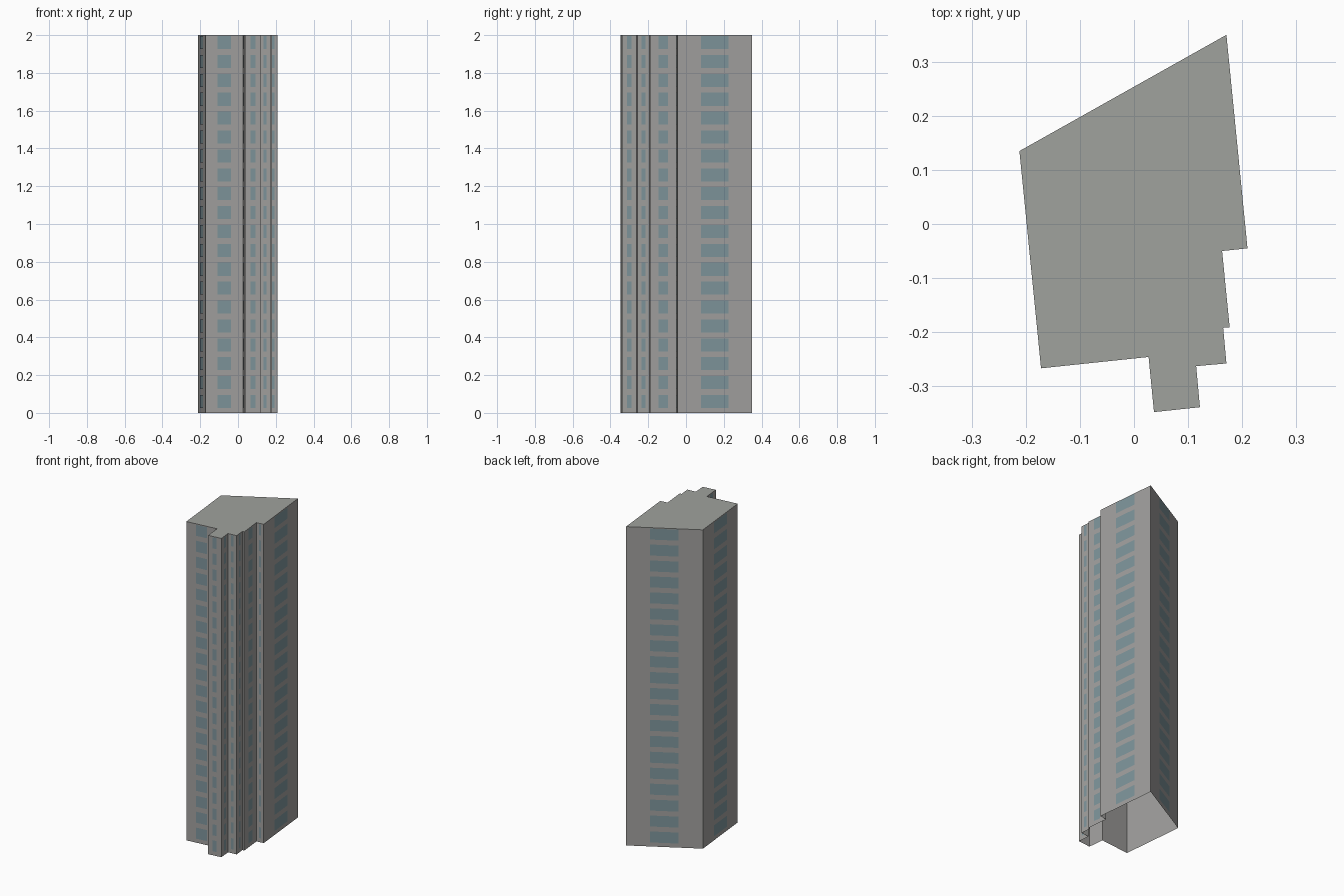
import bpy
import bmesh
from mathutils import Vector

HEIGHT = 2.0
FLOORS = 20

cube = bpy.data.objects.get("Cube")
if cube:
    bpy.data.objects.remove(cube, do_unlink=True)


def make_material(name, color):
    mat = bpy.data.materials.new(name)
    mat.use_nodes = True
    mat.diffuse_color = (*color, 1)
    bsdf = mat.node_tree.nodes["Principled BSDF"]
    bsdf.inputs["Base Color"].default_value = (*color, 1)
    bsdf.inputs["Roughness"].default_value = 0.9
    return mat


def make_object(name, bm, mats):
    mesh = bpy.data.meshes.new(name)
    bm.to_mesh(mesh)
    bm.free()
    for mat in mats:
        mesh.materials.append(mat)
    obj = bpy.data.objects.new(name, mesh)
    bpy.context.collection.objects.link(obj)
    return obj


concrete = make_material("concrete grey", (0.36, 0.355, 0.345))
roof_grey = make_material("roof grey", (0.35, 0.36, 0.34))
glass = make_material("window teal", (0.21, 0.30, 0.33))

# Stepped floor plan, counter-clockwise from the back corner
plan = [Vector(p) for p in (
    (0.171, 0.35), (-0.212, 0.135), (-0.172, -0.267), (0.027, -0.246),
    (0.037, -0.348), (0.122, -0.339), (0.115, -0.263), (0.171, -0.258),
    (0.165, -0.192), (0.177, -0.191), (0.163, -0.05), (0.21, -0.045))]
walls = list(zip(plan, plan[1:] + plan[:1]))

# Tower shell: walls and roof, open underneath
bm = bmesh.new()
low = [bm.verts.new((p.x, p.y, 0)) for p in plan]
high = [bm.verts.new((p.x, p.y, HEIGHT)) for p in plan]
for i in range(len(plan)):
    j = (i + 1) % len(plan)
    bm.faces.new((low[i], low[j], high[j], high[i]))
bm.faces.new(high).material_index = 1
make_object("tower_shell", bm, [concrete, roof_grey])

# One window per floor, centred on every wall wide enough for it
bm = bmesh.new()
step = HEIGHT / FLOORS
for start, end in walls:
    along = (end - start).normalized()
    out = Vector((along.y, -along.x)) * 0.0015
    half = (0.385 * (end - start).length - 0.006) / 2
    if half < 0.005:
        continue
    mid = (start + end) / 2 + out
    a, b = mid - along * half, mid + along * half
    for floor in range(FLOORS):
        z0, z1 = (floor + 0.26) * step, (floor + 0.95) * step
        bm.faces.new([bm.verts.new((p.x, p.y, z)) for p, z in
                      ((a, z0), (b, z0), (b, z1), (a, z1))])
make_object("windows", bm, [glass])
